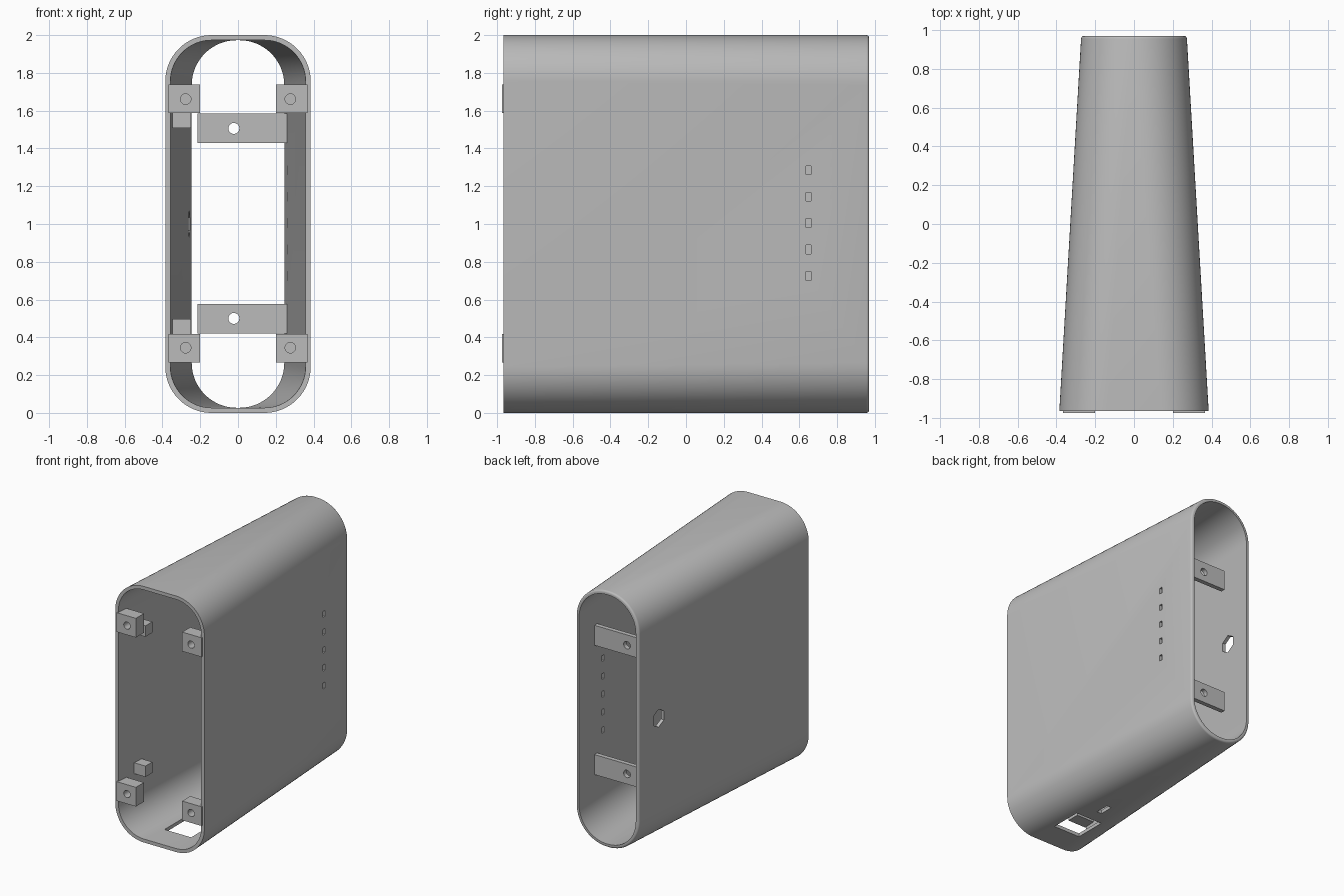
import bpy, bmesh, math
from mathutils import Matrix, Vector

if "Cube" in bpy.data.objects:
    bpy.data.objects.remove(bpy.data.objects["Cube"], do_unlink=True)

grey = bpy.data.materials.new("plain grey")
grey.use_nodes = True
grey.diffuse_color = (0.5, 0.5, 0.5, 1)
grey.node_tree.nodes["Principled BSDF"].inputs["Base Color"].default_value = (0.5, 0.5, 0.5, 1)

FRONT, BACK = -0.965, 0.97
WALL = 0.027
FILLET = 0.015


def finish(name, bm):
    bmesh.ops.recalc_face_normals(bm, faces=bm.faces)
    mesh = bpy.data.meshes.new(name)
    bm.to_mesh(mesh)
    bm.free()
    obj = bpy.data.objects.new(name, mesh)
    mesh.materials.append(grey)
    bpy.context.collection.objects.link(obj)
    return obj


def box(name, x, y, z):
    """Box between pairs of limits."""
    bm = bmesh.new()
    bmesh.ops.create_cube(bm, size=1)
    for v in bm.verts:
        v.co = Vector([lim[0] if c < 0 else lim[1] for c, lim in zip(v.co, (x, y, z))])
    return finish(name, bm)


def rod(name, centre, radius, length, axis="Y", sides=32, spin=0):
    """Prism along X or Y."""
    bm = bmesh.new()
    turn = Matrix.Rotation(math.pi / 2, 4, "X" if axis == "Y" else "Y")
    bmesh.ops.create_cone(bm, cap_ends=True, segments=sides, radius1=radius, radius2=radius,
                          depth=length,
                          matrix=Matrix.Translation(centre) @ turn @ Matrix.Rotation(spin, 4, "Z"))
    return finish(name, bm)


def activate(obj):
    bpy.ops.object.select_all(action="DESELECT")
    obj.select_set(True)
    bpy.context.view_layer.objects.active = obj


def cut(obj, cutters):
    activate(obj)
    for c in cutters:
        mod = obj.modifiers.new("cut", "BOOLEAN")
        mod.operation = "DIFFERENCE"
        mod.solver = "EXACT"
        mod.object = c
        bpy.ops.object.modifier_apply(modifier=mod.name)
        bpy.data.objects.remove(c, do_unlink=True)


def smooth(obj):
    activate(obj)
    bpy.ops.object.shade_smooth_by_angle(angle=math.radians(30))


def ring(bm, y, inset):
    """Rounded rectangle of the tapered case at depth y."""
    t = (y - FRONT) / (BACK - FRONT)
    half = 0.385 + (0.272 - 0.385) * t - inset
    r = 0.245 + (0.265 - 0.245) * t - inset
    tall = 1 - inset
    verts = []
    steps = 16
    for q, (sx, sz) in enumerate(((1, 1), (-1, 1), (-1, -1), (1, -1))):
        for i in range(steps + 1):
            a = (q + i / steps) * math.pi / 2
            verts.append(bm.verts.new((sx * (half - r) + r * math.cos(a), y,
                                       1 + sz * (tall - r) + r * math.sin(a))))
    return verts


# Tapered tube, open at both ends, with a rounded rear rim
bm = bmesh.new()
rings = [ring(bm, FRONT, 0)]
for i in range(5):
    a = i / 4 * math.pi / 2
    rings.append(ring(bm, BACK - FILLET * (1 - math.sin(a)), FILLET * (1 - math.cos(a))))
rings += [ring(bm, BACK, WALL), ring(bm, FRONT, WALL)]
for a, b in zip(rings, rings[1:] + rings[:1]):
    n = len(a)
    for i in range(n):
        j = (i + 1) % n
        bm.faces.new((a[i], a[j], b[j], b[i]))
case = finish("case_shell", bm)

# Light slots, hexagonal hole and openings underneath
slots = [box("slot_cutter", (0.2, 0.4), (0.635, 0.661), (z - 0.023, z + 0.023))
         for z in (1.005 + 0.14 * k for k in range(-2, 3))]
hexagon = rod("hexagon_cutter", (-0.27, 0.745, 1), 0.07, 0.2, "X", 6, math.pi / 6)
port = box("port_cutter", (-0.11, 0.12), (-0.75, -0.5), (-0.1, 0.1))
vent = box("vent_cutter", (-0.02, 0.02), (-0.39, -0.28), (-0.1, 0.1))
cut(case, slots + [hexagon, port, vent])
smooth(case)

# Fixings repeated at the top and bottom
for level, sign in (("upper", 1), ("lower", -1)):
    def span(a, b):
        return sorted((1.003 + sign * a, 1.003 + sign * b))

    # Screw blocks at the front corners
    for side, s in (("left", 1), ("right", -1)):
        block = box(f"{level}_{side}_screw_block", sorted((s * 0.2, s * 0.367)),
                    (-0.975, -0.875), span(0.585, 0.735))
        cut(block, [rod("screw_cutter", (s * 0.277, -0.96, 1.003 + sign * 0.658), 0.028, 0.13)])
        smooth(block)

    # Small stop behind the right-hand block
    box(f"{level}_stop", (-0.36, -0.25), (-0.785, -0.7), span(0.505, 0.59))

    # Rear bracket reaching across from the left wall
    bracket = box(f"{level}_rear_bracket", (-0.215, 0.265), (0.725, 0.76), span(0.427, 0.583))
    cut(bracket, [rod("bracket_cutter", (-0.022, 0.74, 1.003 + sign * 0.503), 0.029, 0.2)])
    smooth(bracket)
